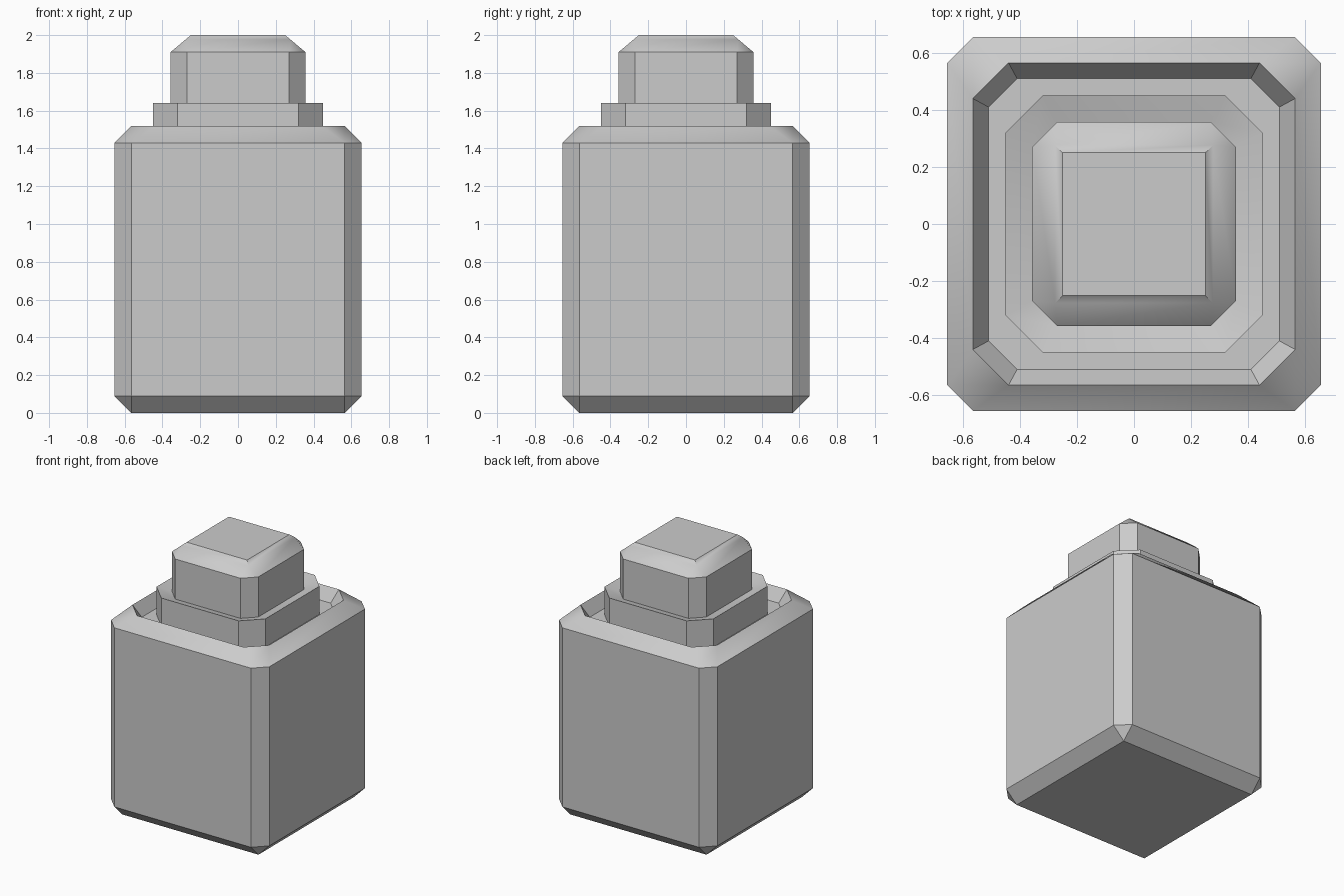
import bpy, bmesh, math

if "Cube" in bpy.data.objects:
    bpy.data.objects.remove(bpy.data.objects["Cube"])

grey = bpy.data.materials.new("light_grey")
grey.diffuse_color = (0.6, 0.6, 0.6, 1)
grey.use_nodes = True
grey.node_tree.nodes["Principled BSDF"].inputs["Base Color"].default_value = grey.diffuse_color


def ring(half, corner, z):
    """Square outline with cut corners; corner == half gives a plain square."""
    pts = []
    for sx, sy in ((1, -1), (1, 1), (-1, 1), (-1, -1)):
        a = (sx * half, sy * corner, z)
        b = (sx * corner, sy * half, z)
        pts += [a, b] if sx * sy > 0 else [b, a]
    return pts


def stack(name, rings, cap_bottom=False, cap_top=False):
    """Skin a series of (half width, corner, height) outlines."""
    bm = bmesh.new()
    loops = [[bm.verts.new(p) for p in ring(*r)] for r in rings]
    for lo, hi in zip(loops, loops[1:]):
        for i in range(8):
            j = (i + 1) % 8
            bm.faces.new((lo[i], lo[j], hi[j], hi[i]))
    if cap_bottom:
        bm.faces.new(loops[0][::-1])
    if cap_top:
        bm.faces.new(loops[-1])
    bmesh.ops.remove_doubles(bm, verts=bm.verts[:], dist=0.0005)
    me = bpy.data.meshes.new(name)
    bm.to_mesh(me)
    bm.free()
    me.materials.append(grey)
    ob = bpy.data.objects.new(name, me)
    bpy.context.collection.objects.link(ob)
    bpy.ops.object.select_all(action='DESELECT')
    ob.select_set(True)
    bpy.context.view_layer.objects.active = ob
    bpy.ops.object.shade_smooth_by_angle(angle=math.radians(35))
    return ob


# Bottle body: bevelled box, raised rim and sunken floor around the neck
stack("body", [(0.565, 0.565, 0.0), (0.655, 0.565, 0.09), (0.655, 0.565, 1.43),
               (0.565, 0.44, 1.52), (0.51, 0.41, 1.43), (0.45, 0.32, 1.43)],
      cap_bottom=True)

# Neck collar, its top dipping towards the stopper
stack("neck", [(0.45, 0.32, 1.43), (0.45, 0.32, 1.64), (0.357, 0.27, 1.61)])

# Stopper with bevelled top
stack("stopper", [(0.357, 0.27, 1.61), (0.357, 0.27, 1.91),
                  (0.277, 0.277, 1.977), (0.25, 0.25, 2.0)], cap_top=True)
